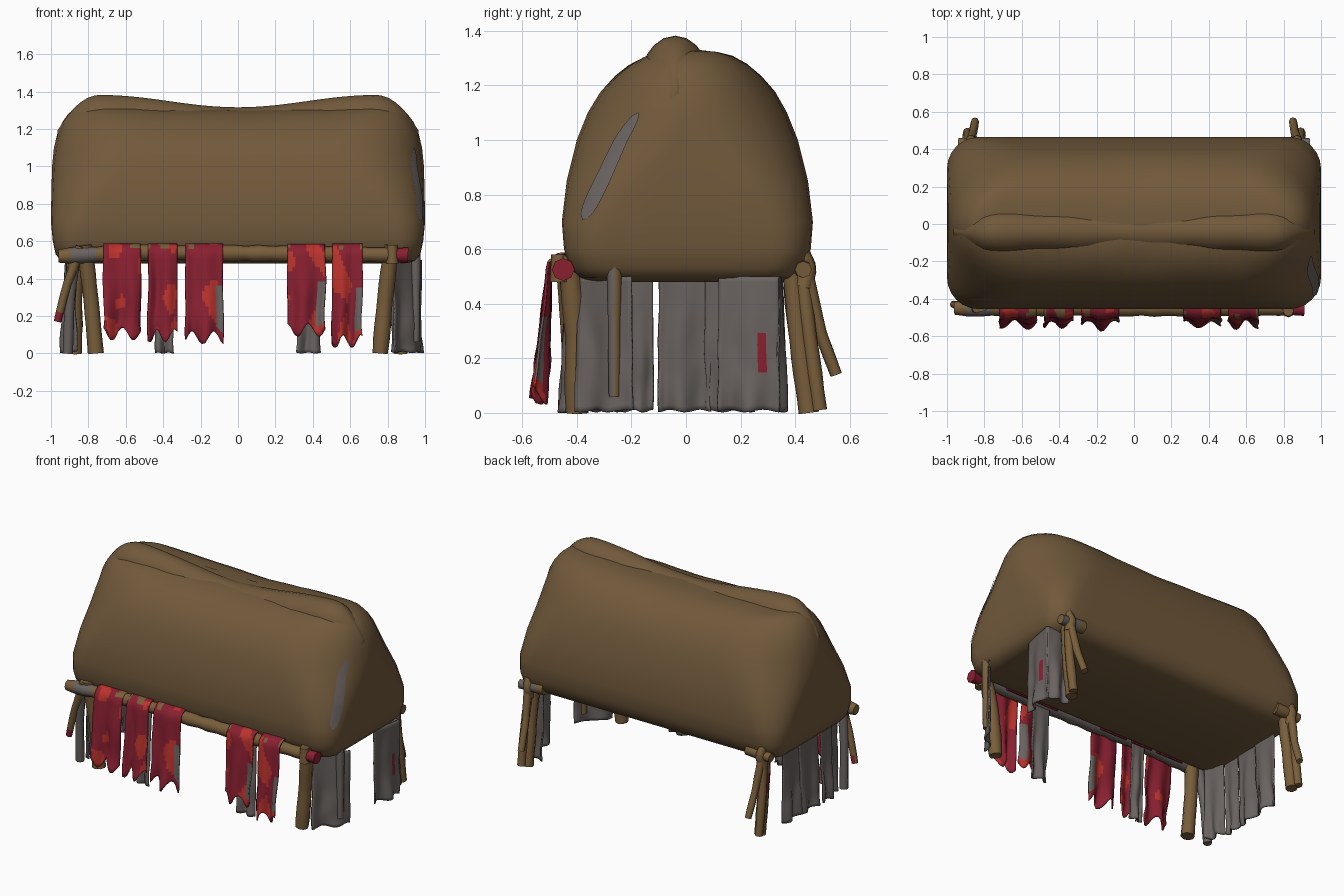
import bpy, bmesh, math
from mathutils import Vector, noise
from mathutils.bvhtree import BVHTree

if "Cube" in bpy.data.objects:
    bpy.data.objects.remove(bpy.data.objects["Cube"])


def material(name, rgb):
    m = bpy.data.materials.new(name)
    m.use_nodes = True
    m.diffuse_color = (*rgb, 1)
    m.node_tree.nodes["Principled BSDF"].inputs["Base Color"].default_value = (*rgb, 1)
    return m


THATCH = material("thatch brown", (0.165, 0.1, 0.044))
WOOD = material("wood brown", (0.19, 0.112, 0.043))
GREY = material("weathered grey", (0.14, 0.122, 0.115))
RED = material("deep red", (0.25, 0.014, 0.03))
BRIGHT = material("bright red", (0.5, 0.032, 0.025))


def finish(bm, name, mats, thickness=0, angle=50):
    bmesh.ops.recalc_face_normals(bm, faces=bm.faces)
    me = bpy.data.meshes.new(name)
    bm.to_mesh(me)
    bm.free()
    for m in mats:
        me.materials.append(m)
    ob = bpy.data.objects.new(name, me)
    bpy.context.collection.objects.link(ob)
    bpy.ops.object.select_all(action='DESELECT')
    ob.select_set(True)
    bpy.context.view_layer.objects.active = ob
    bpy.ops.object.shade_smooth_by_angle(angle=math.radians(angle))
    if thickness:
        mod = ob.modifiers.new("thickness", 'SOLIDIFY')
        mod.thickness = thickness
        mod.offset = 0


def loft(bm, rings):
    loops = [[bm.verts.new(p) for p in r] for r in rings]
    for lo, hi in zip(loops, loops[1:]):
        for i in range(len(lo)):
            j = (i + 1) % len(lo)
            bm.faces.new((lo[i], lo[j], hi[j], hi[i]))
    bm.faces.new(loops[0])
    bm.faces.new(loops[-1])


def lerp_path(pts, t):
    """Point at fraction t along a polyline."""
    pts = [Vector(p) for p in pts]
    lens = [(b - a).length for a, b in zip(pts, pts[1:])]
    d = t * sum(lens)
    for a, b, l in zip(pts, pts[1:], lens):
        if d <= l:
            return a.lerp(b, d / l)
        d -= l
    return pts[-1]


# Roof: rounded rectangles stacked upward, sagging along the ridge
def rounded_rect(z, hx, hy, rx):
    ry = min(rx, hy * 0.95)
    out = []
    corners = [(1, 1, 0), (-1, 1, 90), (-1, -1, 180), (1, -1, 270)]

    def corner_point(k, angle):
        sx, sy, a0 = corners[k % 4]
        a = math.radians(a0 + angle)
        return Vector((sx * (hx - rx) + rx * math.cos(a), sy * (hy - ry) + ry * math.sin(a), z))

    for k in range(4):
        out += [corner_point(k, i * 15) for i in range(7)]
        n = 16 if k % 2 == 0 else 4
        last, nxt = out[-1].copy(), corner_point(k + 1, 0)
        out += [last.lerp(nxt, i / n) for i in range(1, n)]
    for p in out:
        w = max(0, min(1, (z - 1.1) / 0.2))
        p.z -= w * 0.025 * max(0, 1 - (p.x / 0.75) ** 2)
        p.z += w * 0.008 * noise.noise(p * 6)
        p.y += 0.005 + 0.005 * w
    return out


LEVELS = [(0.48, 0.90, 0.35, 0.1), (0.495, 0.945, 0.39, 0.11), (0.53, 0.975, 0.43, 0.13),
          (0.6, 0.99, 0.452, 0.14), (0.7, 1.0, 0.46, 0.17), (0.85, 0.998, 0.442, 0.25),
          (1.0, 0.994, 0.405, 0.35), (1.1, 0.984, 0.365, 0.4), (1.18, 0.965, 0.32, 0.4),
          (1.24, 0.938, 0.268, 0.36), (1.28, 0.908, 0.22, 0.3), (1.31, 0.87, 0.165, 0.22),
          (1.325, 0.83, 0.11, 0.14), (1.33, 0.78, 0.05, 0.05)]
bm = bmesh.new()
loft(bm, [rounded_rect(*l) for l in LEVELS])
bmesh.ops.recalc_face_normals(bm, faces=bm.faces)
roof_tree = BVHTree.FromBMesh(bm)
finish(bm, "thatched_roof", [THATCH])

# Ridge roll lying over the top and dipping down at both ends
bm = bmesh.new()
rings = []
for i in range(49):
    x = -0.965 + 1.93 * i / 48
    a = abs(x)
    top = 1.316 + 0.066 * math.sin(min(1, a / 0.74) * math.pi / 2) ** 2
    w = 0.105 + 0.012 * noise.noise(Vector((x * 5, 0, 0)))
    if a > 0.74:
        e = (a - 0.74) / 0.225
        top -= 0.19 * e ** 2
        w *= 1 - 0.75 * e ** 2
    rings.append([(x, -0.04 + w * math.cos(t), top - 0.09 + 0.09 * math.sin(t) * abs(math.sin(t)) ** 0.4)
                  for t in (k * math.pi / 8 for k in range(16))])
loft(bm, rings)
finish(bm, "ridge_roll", [THATCH], angle=60)

# Grey worn streak on one roof end
bm = bmesh.new()
rows = []
for i in range(25):
    t = i / 24
    y, z, _ = lerp_path([(-0.375, 0.705, 0), (-0.295, 0.87, 0), (-0.235, 1.0, 0), (-0.172, 1.1, 0)], t)
    w = 0.028 * (1 - (2 * t - 1) ** 4) ** 0.5 * (1.05 - 0.35 * t)
    row = []
    for s in (-1, 0, 1):
        hit = roof_tree.ray_cast(Vector((2, y + s * w, z - s * w * 0.3)), Vector((-1, 0, 0)))
        row.append(bm.verts.new(hit[0] + hit[1] * 0.006))
    rows.append(row)
for a, b in zip(rows, rows[1:]):
    for k in range(2):
        bm.faces.new((a[k], a[k + 1], b[k + 1], b[k]))
finish(bm, "roof_streak", [GREY])


# Wooden poles: tapered wobbly tubes
def pole(name, pts, r0, r1, mats=(WOOD,), rule=None, n=8, wobble=0.12):
    bm = bmesh.new()
    rings = []
    for i in range(n + 1):
        t = i / n
        c = lerp_path(pts, t)
        d = (lerp_path(pts, min(1, t + 0.05)) - lerp_path(pts, max(0, t - 0.05))).normalized()
        u = d.orthogonal().normalized() if abs(d.x) > 0.9 else d.cross(Vector((1, 0, 0))).normalized()
        v = d.cross(u)
        r = (r0 + (r1 - r0) * t) * (1 + wobble * noise.noise(c * 9))
        rings.append([c + r * (u * math.cos(k * math.pi / 4) + v * math.sin(k * math.pi / 4))
                      for k in range(8)])
    loft(bm, rings)
    if rule:
        for f in bm.faces:
            f.material_index = rule(f.calc_center_median())
    finish(bm, name, mats)


def beam_colour(c):
    if c.x > 0.83:
        return 2
    if -0.92 < c.x < -0.78 or (c.y > -0.44 and c.z < 0.53):
        return 1
    return 0


pole("front_beam", [(-0.96, -0.45, 0.52), (-0.5, -0.45, 0.54), (0, -0.45, 0.535), (0.5, -0.45, 0.53),
                    (0.91, -0.45, 0.525)], 0.042, 0.042, (WOOD, GREY, RED), beam_colour, 28, 0.3)

for s, side in ((1, "left"), (-1, "right")):
    pole(f"front_post_{side}", [(s * 0.76, -0.4, 0), (s * 0.785, -0.4, 0.28), (s * 0.82, -0.43, 0.58)],
         0.043, 0.04)
    pole(f"back_post_{side}", [(s * 0.87, 0.45, 0), (s * 0.87, 0.41, 0.3), (s * 0.86, 0.39, 0.54)],
         0.037, 0.038, (WOOD, RED), lambda c: int(c.x < -0.89 and 0.25 < c.z < 0.4))
    pole(f"back_brace_{side}", [(s * 0.89, 0.49, 0.01), (s * 0.89, 0.45, 0.3), (s * 0.87, 0.42, 0.55)],
         0.026, 0.028)
    pole(f"back_stick_{side}", [(s * 0.85, 0.55, 0.14), (s * 0.86, 0.49, 0.3), (s * 0.88, 0.43, 0.56)],
         0.021, 0.027)
    pole(f"back_stub_{side}", [(s * 0.76, 0.42, 0.535), (s * 0.94, 0.43, 0.525)], 0.04, 0.03,
         (WOOD, GREY), lambda c: int(0.8 < c.x < 0.935))
    pole(f"back_knot_{side}", [(s * 0.875, 0.43, 0.46), (s * 0.87, 0.45, 0.53), (s * 0.88, 0.43, 0.585)],
         0.035, 0.025)
pole("sheet_stick", [(0.95, -0.262, 0.06), (0.95, -0.262, 0.54)], 0.02, 0.028, (GREY, WOOD),
     lambda c: int(c.y > -0.265))
pole("front_brace", [(-0.965, -0.43, 0.17), (-0.92, -0.44, 0.35), (-0.84, -0.45, 0.57)], 0.022, 0.026,
     (WOOD, RED), lambda c: int(c.z < 0.2))
pole("front_stake", [(-0.91, -0.39, 0), (-0.9, -0.41, 0.3), (-0.87, -0.43, 0.54)], 0.026, 0.03,
     (GREY,))
pole("beam_knot", [(0.825, -0.465, 0.48), (0.825, -0.465, 0.58)], 0.035, 0.03)


# Hanging cloth: a pleated grid with a ragged hem; prof is (outward, height) pairs
def cloth(name, a, b, prof, mats, rule=None, hem=0.05, pleat=0.014, seed=0, nu=14, nv=24):
    a, b = Vector((*a, 0)), Vector((*b, 0))
    along = (b - a).normalized()
    out = along.cross(Vector((0, 0, 1)))
    path = [(o, z, 0) for o, z in prof]
    bm = bmesh.new()
    grid = []
    for j in range(nv + 1):
        v = j / nv
        o, z, _ = lerp_path(path, v)
        row = []
        for i in range(nu + 1):
            u = i / nu
            p = a.lerp(b, u)
            fold = pleat * v * (math.sin(u * 9 + seed) + noise.noise(Vector((u * 3, v * 3, seed))))
            lift = hem * v ** 6 * (0.5 + 0.5 * math.sin(u * 11 + seed * 2))
            shift = 0.015 * v * noise.noise(Vector((v * 3, seed, u)))
            q = p + out * (o + fold) + along * shift
            row.append(bm.verts.new((q.x, q.y, z + lift)))
        grid.append(row)
    for j in range(nv):
        for i in range(nu):
            f = bm.faces.new((grid[j][i], grid[j][i + 1], grid[j + 1][i + 1], grid[j + 1][i]))
            if rule:
                f.material_index = rule((i + 0.5) / nu, (j + 0.5) / nv, seed)
    finish(bm, name, mats, 0.009)


def worn(u, v, seed):
    n = noise.noise(Vector((u * 2, v * 4, seed * 3.7)))
    if seed > 2 and u > 0.8 and 0.55 < v < 0.9:
        return 2
    if 0.12 < v < 0.27 and noise.noise(Vector((u * 4, v * 5, seed * 1.3))) > 0.28:
        return 3
    return 1 if n > 0.27 else 0


# Red strips folded over the front beam
for k, (x0, x1, low) in enumerate([(-0.72, -0.52, 0.07), (-0.48, -0.325, 0.06), (-0.28, -0.08, 0.05),
                                   (0.265, 0.465, 0.09), (0.505, 0.665, 0.03)]):
    cloth(f"red_strip_{k + 1}", (x0, -0.45), (x1, -0.45),
          [(-0.045, 0.5), (-0.04, 0.575), (0.01, 0.586), (0.05, 0.55), (0.065, 0.35), (0.085, low)],
          (RED, BRIGHT, GREY, WOOD), worn, 0.07, 0.022, k + 1)

# Grey under strips behind the red ones
for k, (x0, x1) in enumerate([(-0.44, -0.345), (0.31, 0.44)]):
    cloth(f"grey_under_strip_{k + 1}", (x0, -0.43), (x1, -0.43), [(0, 0.52), (0.01, 0.25), (0.02, 0)],
          (GREY,), hem=0.005, seed=k)

# Grey sheets at both ends, one with a red tear
SHEETS = [((0.82, -0.39), (0.98, -0.2)), ((0.93, 0.12), (0.97, 0.34)), ((0.97, 0.34), (0.82, 0.35)),
          ((-0.9, 0.25), (-0.9, 0.07)), ((-0.91, 0.09), (-0.91, -0.1)),
          ((-0.92, -0.12), (-0.92, -0.24)), ((-0.9, -0.23), (-0.87, -0.37))]
for k, (a, b) in enumerate(SHEETS):
    cloth(f"end_sheet_{k + 1}", a, b, [(0, 0.5), (0.005, 0.3), (0.01, 0.002)], (GREY, RED),
          lambda u, v, seed: int(seed == 3 and 0.64 < u < 0.78 and 0.42 < v < 0.7),
          hem=0.01, pleat=0.018, seed=k + 2)
